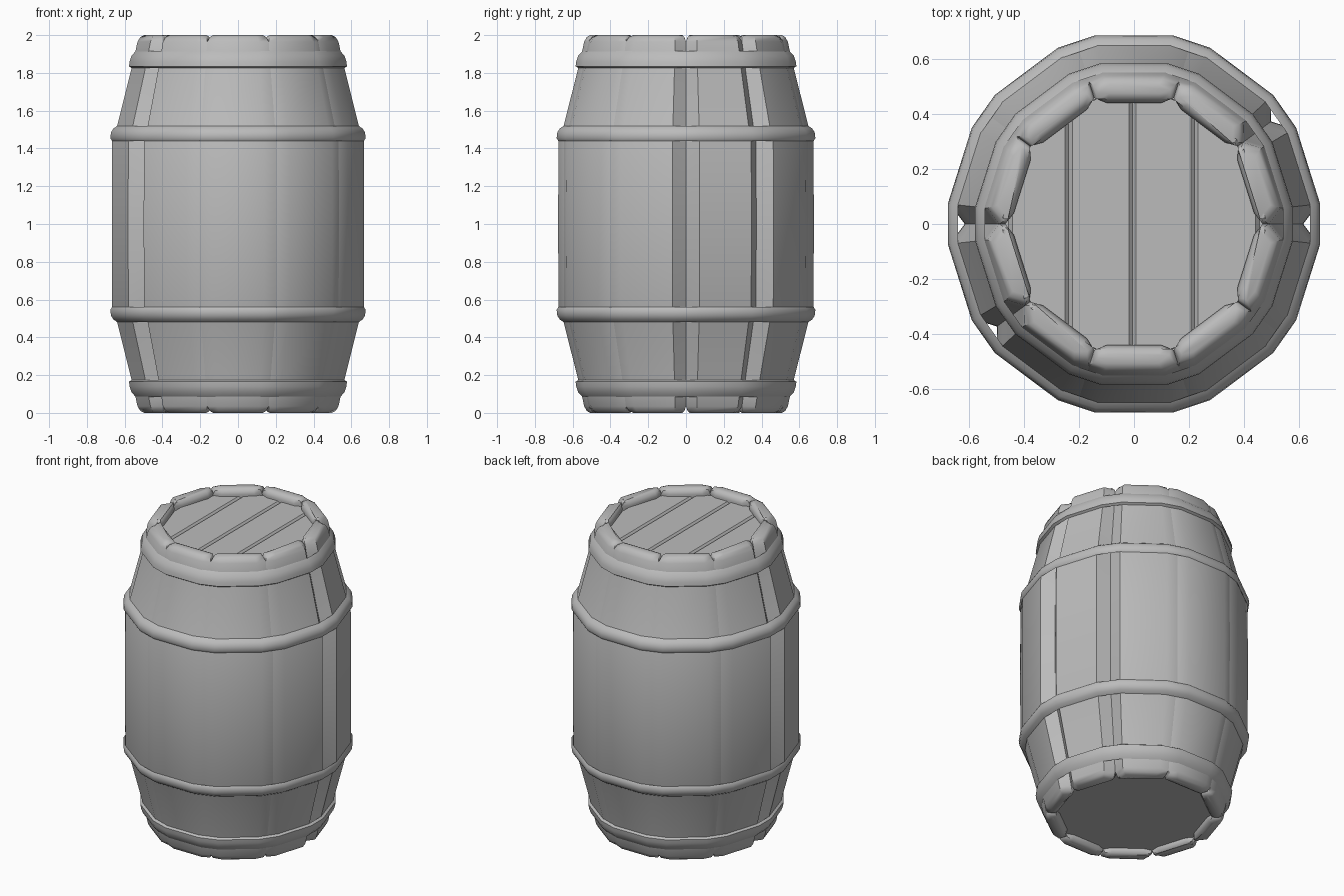
import bpy, math
from math import sin, cos, radians, sqrt

if "Cube" in bpy.data.objects:
    bpy.data.objects.remove(bpy.data.objects["Cube"])

Y_STRETCH = 1.03      # barrel is slightly deeper than wide
STAVES = 10
STEP = 360 / STAVES

grey = bpy.data.materials.new("plain grey")
grey.use_nodes = True
colour = (0.5, 0.5, 0.5, 1)
grey.diffuse_color = colour
grey.node_tree.nodes["Principled BSDF"].inputs["Base Color"].default_value = colour


def polar(r, deg, z):
    return (r * cos(radians(deg)), r * sin(radians(deg)) * Y_STRETCH, z)


def make(name, verts, faces, angle=45):
    mesh = bpy.data.meshes.new(name)
    mesh.from_pydata(verts, [], faces)
    mesh.materials.append(grey)
    obj = bpy.data.objects.new(name, mesh)
    bpy.context.collection.objects.link(obj)
    bpy.ops.object.select_all(action="DESELECT")
    obj.select_set(True)
    bpy.context.view_layer.objects.active = obj
    bpy.ops.object.mode_set(mode="EDIT")
    bpy.ops.mesh.select_all(action="SELECT")
    bpy.ops.mesh.normals_make_consistent(inside=False)
    bpy.ops.object.mode_set(mode="OBJECT")
    bpy.ops.object.shade_smooth_by_angle(angle=radians(angle))
    return obj


def loft(name, rings, cap=True, angle=45):
    """Skin closed rings of equal length; cap the ends or join last to first."""
    n, m = len(rings[0]), len(rings)
    faces = [(i * n + j, i * n + (j + 1) % n,
              (i + 1) % m * n + (j + 1) % n, (i + 1) % m * n + j)
             for i in range(m - 1 if cap else m) for j in range(n)]
    if cap:
        faces += [tuple(range(n)), tuple(range((m - 1) * n, m * n))]
    return make(name, [v for ring in rings for v in ring], faces, angle)


# Upper half of the stave: height, outer radius, inner radius, width factor
half = [(1.44, 0.67, 0.58, 1), (1.52, 0.643, 0.55, 1), (1.83, 0.565, 0.47, 1),
        (1.91, 0.547, 0.45, 1), (1.965, 0.535, 0.438, 1),
        (1.99, 0.52, 0.45, 0.94), (2.0, 0.5, 0.468, 0.86)]
levels = [(2 - z, *rest) for z, *rest in reversed(half)]
levels += [(1.0, 0.672, 0.58, 1)] + half

# Staves: chamfered planks, with deep V-shaped gaps at a few joints
open_joints = {0, 1, 5, 6}
for s in range(STAVES):
    mid = (s + 0.5) * STEP
    deep = [0.915 if j % STAVES in open_joints else 0.983 for j in (s, s + 1)]
    rings = []
    for z, ro, ri, w in levels:
        side = [max(ro * d, ri + 0.02) if w == 1 else ro * d for d in deep]
        inner = ri + (0.03 if w == 1 else 0.01)
        section = [(ro, -12), (ro, 12), (side[1], 18), (inner, 18),
                   (ri, 13), (ri, -13), (inner, -18), (side[0], -18)]
        rings.append([polar(r, mid + a * w, z) for r, a in section])
    loft(f"stave_{s + 1}", rings)

# Hoops: faceted bands that follow the stave corners
corners = [(s + 0.5) * STEP + a for s in range(STAVES) for a in (-12, 12)]
upper_hoop = [(1.915, 0.545), (1.89, 0.567), (1.86, 0.577), (1.835, 0.58),
              (1.825, 0.565), (1.87, 0.55)]
middle_hoop = [(1.52, 0.642), (1.505, 0.664), (1.485, 0.676), (1.455, 0.68),
               (1.44, 0.671), (1.48, 0.655)]
for label, profile in (("end", upper_hoop), ("middle", middle_hoop)):
    for place, flip in (("top", False), ("bottom", True)):
        rings = [[polar(r, a, 2 - z if flip else z) for a in corners]
                 for z, r in profile]
        loft(f"{place}_{label}_hoop", rings, cap=False, angle=50)


# Heads: a solid disc at each end, with planks laid over the top one
def disc(name, r, z0, z1):
    loft(name, [[polar(r, a, z) for a in corners] for z in (z0, z1)])


disc("bottom_head", 0.475, 0.035, 0.08)
disc("top_head_backing", 0.475, 1.9, 1.935)

R = 0.475
edges = [-0.455, -0.237, -0.005, 0.22, 0.455]
for k, (a, b) in enumerate(zip(edges, edges[1:])):
    xs = [a + (b - a) * t / 4 for t in range(5)]
    outline = [(x, -sqrt(R * R - x * x)) for x in xs]
    outline += [(x, -y) for x, y in reversed(outline)]
    centre = (a + b) / 2
    # Top ring is narrowed to leave a V groove between planks
    squeeze = 1 - 0.026 / (b - a)
    rings = [[(x, y, 1.925) for x, y in outline],
             [(x, y, 1.94) for x, y in outline],
             [(centre + (x - centre) * squeeze, y, 1.953) for x, y in outline]]
    loft(f"top_plank_{k + 1}", rings, angle=25)
